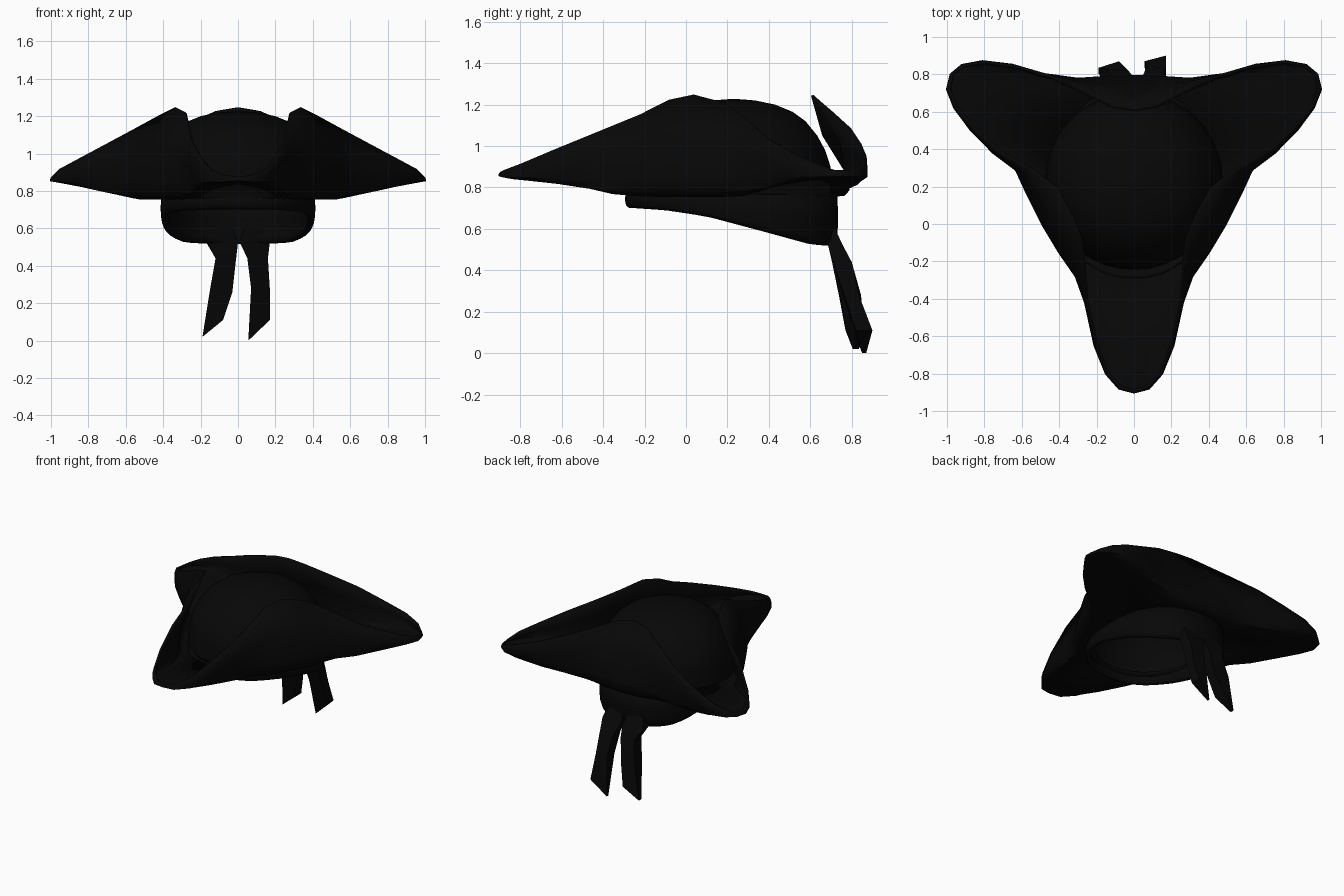
import bpy, bmesh, math
from mathutils import Vector

if "Cube" in bpy.data.objects:
    bpy.data.objects.remove(bpy.data.objects["Cube"])

felt = bpy.data.materials.new("black_felt")
felt.diffuse_color = (0.0022, 0.0022, 0.0022, 1)
felt.use_nodes = True
felt.node_tree.nodes["Principled BSDF"].inputs["Base Color"].default_value = felt.diffuse_color


def loft(name, rows, close_row=False, caps=False, mirror=False, thick=0, offset=-1, angle=50):
    """Skin a list of equal-length point rows with quads."""
    bm = bmesh.new()
    v = [[bm.verts.new(p) for p in r] for r in rows]
    n, m = len(rows), len(rows[0])
    for i in range(n - 1):
        for j in range(m if close_row else m - 1):
            b = (j + 1) % m
            bm.faces.new((v[i][j], v[i][b], v[i + 1][b], v[i + 1][j]))
    if caps:
        bm.faces.new(v[0])
        bm.faces.new(v[-1])
    if mirror:
        geom = bm.verts[:] + bm.edges[:] + bm.faces[:]
        bmesh.ops.mirror(bm, geom=geom, axis='X', merge_dist=0.001)
    bmesh.ops.remove_doubles(bm, verts=bm.verts, dist=0.0005)
    bmesh.ops.recalc_face_normals(bm, faces=bm.faces)
    me = bpy.data.meshes.new(name)
    bm.to_mesh(me)
    bm.free()
    me.materials.append(felt)
    ob = bpy.data.objects.new(name, me)
    bpy.context.collection.objects.link(ob)
    if thick:
        s = ob.modifiers.new("thickness", 'SOLIDIFY')
        s.thickness, s.offset = thick, offset
    bpy.ops.object.select_all(action='DESELECT')
    ob.select_set(True)
    bpy.context.view_layer.objects.active = ob
    bpy.ops.object.shade_smooth_by_angle(angle=math.radians(angle))
    return ob


# Brim: half the outline from front tip to back centre
# fold x, fold y, bottom z, rim x, rim y, rim z
brim = [
    (0, -.90, .855, 0, -.89, .872),
    (.08, -.88, .845, .07, -.87, .882),
    (.15, -.80, .835, .145, -.79, .915),
    (.21, -.65, .815, .20, -.64, .98),
    (.26, -.42, .775, .25, -.42, 1.07),
    (.31, -.28, .765, .265, -.22, 1.15),
    (.40, -.15, .76, .28, -.08, 1.22),
    (.49, .00, .76, .33, .04, 1.245),
    (.57, .16, .76, .41, .19, 1.205),
    (.63, .29, .768, .54, .29, 1.135),
    (.75, .38, .79, .72, .39, 1.04),
    (.87, .50, .82, .85, .51, .97),
    (.96, .62, .84, .95, .63, .915),
    (1.0, .72, .85, .985, .72, .88),
    (.98, .80, .85, .97, .80, .882),
    (.92, .85, .845, .91, .845, .91),
    (.81, .87, .83, .80, .865, .95),
    (.65, .85, .81, .63, .84, 1.01),
    (.48, .80, .785, .45, .79, 1.085),
    (.30, .775, .77, .26, .70, 1.165),
    (.15, .785, .765, .12, .63, 1.225),
    (0, .79, .765, 0, .61, 1.245),
]
rows = []
for fx, fy, zb, rx, ry, rz in brim:
    d = Vector((fx / .38, (fy - .23) / .46)).normalized()
    inner = Vector((d.x * .38, .23 + d.y * .46, .762))
    fold = Vector((fx, fy, zb + .2 * (rz - zb)))
    rim = Vector((rx, ry, rz))
    low = inner.lerp(fold, .72)
    low.z = zb
    low2 = inner.lerp(fold, .93)
    low2.z = zb + .05 * (rz - zb)
    mid = fold.lerp(rim, .5)
    bow = -.2 if fy > .6 and fx < .1 else .22   # back flap centre hugs the crown
    mid.x += bow * (fx - rx)
    mid.y += bow * (fy - ry)
    rows.append([inner, low, low2, fold, mid, rim])
loft("folded_brim", rows, mirror=True, thick=.014, offset=0)

# Crown dome
N = 40
profile = [(1, .765), (.985, .90), (.93, .98), (.85, 1.05), (.73, 1.12),
           (.60, 1.165), (.42, 1.20), (.22, 1.22), (.002, 1.228)]
crown = [[(.475 * r * math.cos(2 * math.pi * i / N),
           .23 + .475 * r * math.sin(2 * math.pi * i / N), z) for i in range(N)]
         for r, z in profile]
loft("crown", crown, close_row=True)


# Head scarf band, open below and deeper at the back
def scarf_bottom(y):
    pts = [(-.32, .705), (-.1, .69), (.1, .66), (.4, .58), (.6, .525), (.8, .51)]
    for (a, za), (b, zb) in zip(pts, pts[1:]):
        if y <= b:
            return za + (zb - za) * (y - a) / (b - a)
    return pts[-1][1]


def power(t):
    return math.copysign(abs(t) ** .88, t)


band = []
for t, s in ((0, 1), (.5, 1.01), (.85, 1), (1, .975)):
    ring = []
    for i in range(N):
        a = 2 * math.pi * i / N
        x, y = .41 * s * power(math.cos(a)), .22 + .51 * s * power(math.sin(a))
        ring.append((x, y, .78 + (scarf_bottom(y) - .78) * t))
    band.append(ring)
loft("scarf_band", band, close_row=True, thick=.03)


# Scarf tails: left x, right x, y, left z, right z, half thickness left, right
def tail(name, sections):
    loft(name, [[(xl, y - a, zl), (xr, y - b, zr), (xr, y + b, zr), (xl, y + a, zl)]
                for xl, xr, y, zl, zr, a, b in sections],
         close_row=True, caps=True, angle=35)


tail("right_scarf_tail", [(.03, .15, .70, .60, .60, .02, .02), (.01, .17, .72, .525, .525, .035, .035),
                          (.05, .16, .755, .44, .44, .045, .045), (.07, .17, .80, .28, .28, .045, .035),
                          (.055, .17, .86, 0, .11, .01, .04)])
tail("left_scarf_tail", [(-.15, -.03, .70, .60, .60, .02, .02), (-.17, 0, .72, .525, .525, .035, .035),
                         (-.12, -.01, .75, .44, .44, .045, .045), (-.15, -.03, .785, .27, .26, .045, .035),
                         (-.19, -.08, .82, .02, .11, .015, .05)])
